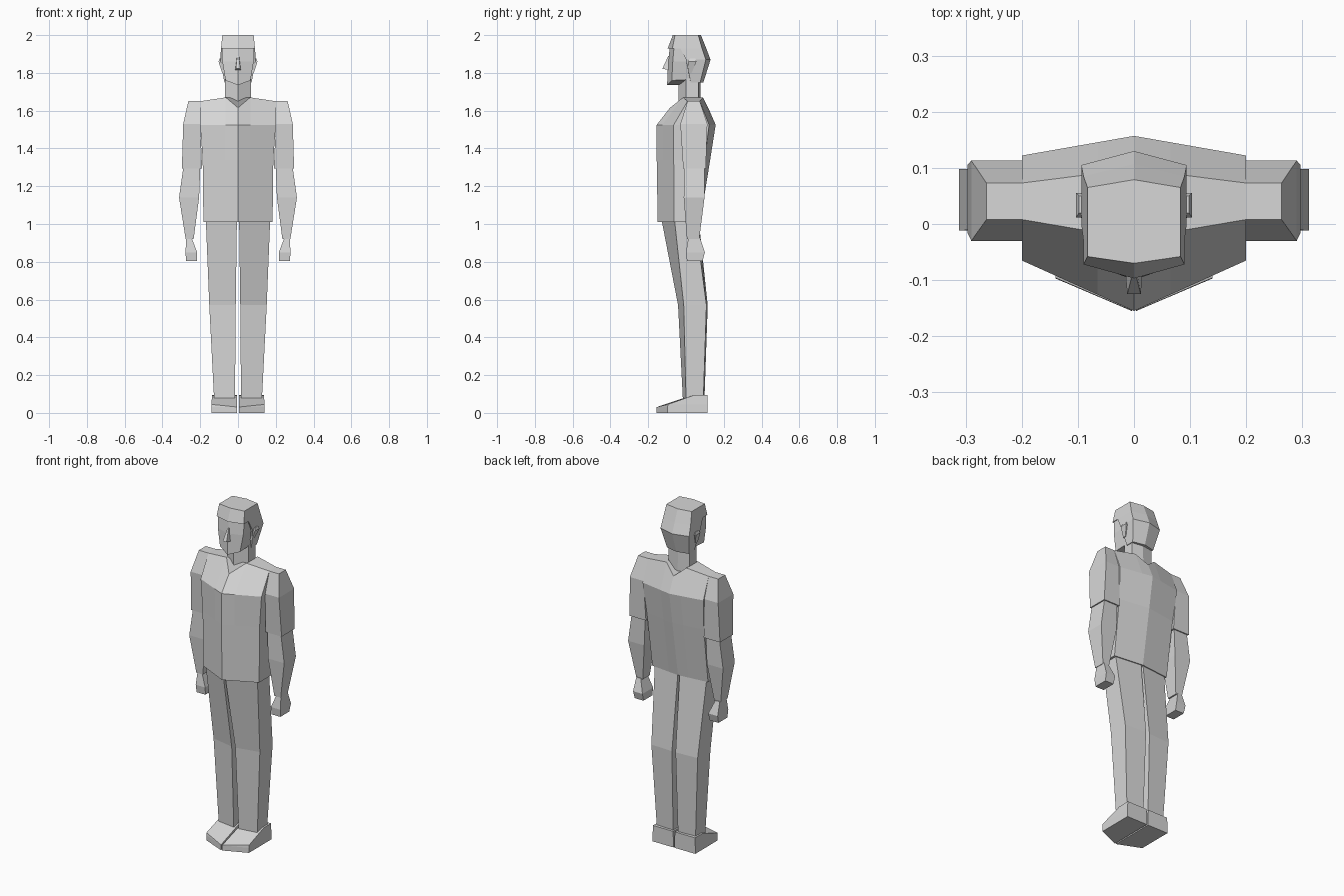
import bpy
import bmesh

grey = bpy.data.materials.new("light_grey")
grey.diffuse_color = (0.68, 0.68, 0.68, 1)


def loft(name, rings, mirror=False, top=None):
    """Skin a list of point rings, cap both ends, optionally mirror across x."""
    bm = bmesh.new()
    vs = [[bm.verts.new(p) for p in ring] for ring in rings]
    n = len(rings[0])
    for a, b in zip(vs, vs[1:]):
        for i in range(n):
            j = (i + 1) % n
            bm.faces.new((a[i], a[j], b[j], b[i]))
    bm.faces.new(vs[0][::-1])
    for face in top or [range(n)]:
        bm.faces.new([vs[-1][i] for i in face])
    bmesh.ops.recalc_face_normals(bm, faces=bm.faces)
    mesh = bpy.data.meshes.new(name)
    bm.to_mesh(mesh)
    bm.free()
    mesh.materials.append(grey)
    ob = bpy.data.objects.new(name, mesh)
    bpy.context.collection.objects.link(ob)
    if mirror:
        mod = ob.modifiers.new("mirror", 'MIRROR')
        mod.use_mirror_merge = False
    return ob


def whole(half):
    """Complete a ring from its right half (first and last points on x = 0)."""
    return half + [(-x, y, z) for x, y, z in half[-2:0:-1]]


def ridged(z, front, w, side_front, side_back, back, w_back=None):
    """Six-sided ring with a ridge at front and back."""
    return whole([(0, front, z), (w, side_front, z),
                  (w_back or w, side_back, z), (0, back, z)])


def box_ring(z, x0, x1, y0, y1):
    return [(x0, y0, z), (x1, y0, z), (x1, y1, z), (x0, y1, z)]


# Torso with a collar notch and sloping shoulders
NECK = 0.065


def torso_ring(z, front, w, side_front, side_back, back):
    t = NECK / w
    return whole([(0, front, z), (NECK, front + (side_front - front) * t, z),
                  (w, side_front, z), (w, side_back, z),
                  (NECK, back + (side_back - back) * t, z), (0, back, z)])


collar = whole([(0, -0.085, 1.615), (NECK, -0.015, 1.67), (0.2, 0.008, 1.65),
                (0.2, 0.073, 1.65), (NECK, 0.09, 1.67), (0, 0.118, 1.615)])
loft("torso", [torso_ring(1.01, -0.15, 0.183, -0.063, 0.055, 0.075),
               torso_ring(1.34, -0.155, 0.187, -0.065, 0.1, 0.128),
               torso_ring(1.525, -0.155, 0.2, -0.065, 0.122, 0.157),
               collar],
     top=[(1, 2, 3, 4), (6, 7, 8, 9), (0, 1, 4, 5, 6, 9)])

# Sleeves, forearms and hands
loft("sleeve", [box_ring(1.295, 0.19, 0.297, -0.015, 0.105),
                box_ring(1.53, 0.2, 0.29, -0.03, 0.113),
                box_ring(1.65, 0.2, 0.263, 0.008, 0.073)], mirror=True)
loft("forearm", [box_ring(0.92, 0.235, 0.277, 0.005, 0.07),
                 box_ring(1.14, 0.206, 0.312, -0.012, 0.098),
                 box_ring(1.295, 0.2, 0.29, -0.01, 0.098)], mirror=True)
loft("hand", [box_ring(0.805, 0.218, 0.275, 0.005, 0.088),
              box_ring(0.85, 0.216, 0.278, 0, 0.1),
              box_ring(0.925, 0.245, 0.274, 0.012, 0.075)], mirror=True)


# Legs, with the front face angled back towards the outside
def leg_ring(z, x0, x1, front_in, front_out, back_out, back_in):
    return [(x0, front_in, z), (x1, front_out, z), (x1, back_out, z), (x0, back_in, z)]


loft("leg", [leg_ring(0.08, 0.016, 0.127, -0.017, 0, 0.092, 0.098),
             leg_ring(0.57, 0.012, 0.152, -0.042, -0.012, 0.108, 0.115),
             leg_ring(1.015, 0.006, 0.17, -0.128, -0.06, 0.05, 0.068)], mirror=True)

# Feet, from a base outline to a sloping upper
loft("foot", [leg_ring(0, 0.004, 0.14, -0.155, -0.097, 0.113, 0.113),
              leg_ring(0.03, 0.004, 0.14, -0.155, -0.097, 0.113, 0.113)], mirror=True)
loft("instep", [
    [(0.004, -0.155, 0.03), (0.14, -0.097, 0.03), (0.14, 0.113, 0.03), (0.004, 0.113, 0.03)],
    [(0.004, -0.154, 0.031), (0.14, -0.096, 0.045), (0.14, 0.113, 0.045), (0.004, 0.113, 0.045)],
    [(0.006, 0.03, 0.093), (0.138, 0.04, 0.093), (0.138, 0.113, 0.095), (0.006, 0.113, 0.095)],
], mirror=True)

# Neck
loft("neck", [ridged(1.58, -0.04, 0.068, 0, 0.065, 0.08),
              ridged(1.77, -0.04, 0.068, 0, 0.065, 0.075)])

# Face, with a slightly pointed chin
jaw = whole([(0, -0.1, 1.735), (0.066, -0.075, 1.76), (0.066, 0.02, 1.765), (0, 0.02, 1.735)])
loft("face", [jaw, ridged(1.86, -0.095, 0.083, -0.07, 0.04, 0.04),
              ridged(1.94, -0.085, 0.086, -0.063, 0.04, 0.04)])

# Nose
loft("nose", [[(-0.015, -0.09, 1.815), (-0.012, -0.125, 1.822),
               (0.012, -0.125, 1.822), (0.015, -0.09, 1.815)],
              [(-0.006, -0.088, 1.89), (-0.004, -0.094, 1.89),
               (0.004, -0.094, 1.89), (0.006, -0.088, 1.89)]])

# Hair: crown with fringe, and the back of the head
loft("hair_crown", [ridged(1.93, -0.097, 0.09, -0.072, 0.085, 0.107),
                    ridged(2.0, -0.07, 0.083, -0.058, 0.065, 0.079)])
loft("hair_back", [ridged(1.75, 0.02, 0.072, 0.025, 0.075, 0.092),
                   ridged(1.87, 0, 0.094, 0, 0.105, 0.13),
                   ridged(1.93, -0.03, 0.09, -0.03, 0.085, 0.107)])

# Ears
loft("ear", [box_ring(1.8, 0.07, 0.084, 0.01, 0.03),
             box_ring(1.86, 0.08, 0.103, 0.012, 0.055),
             box_ring(1.875, 0.08, 0.098, 0.02, 0.05)], mirror=True)
